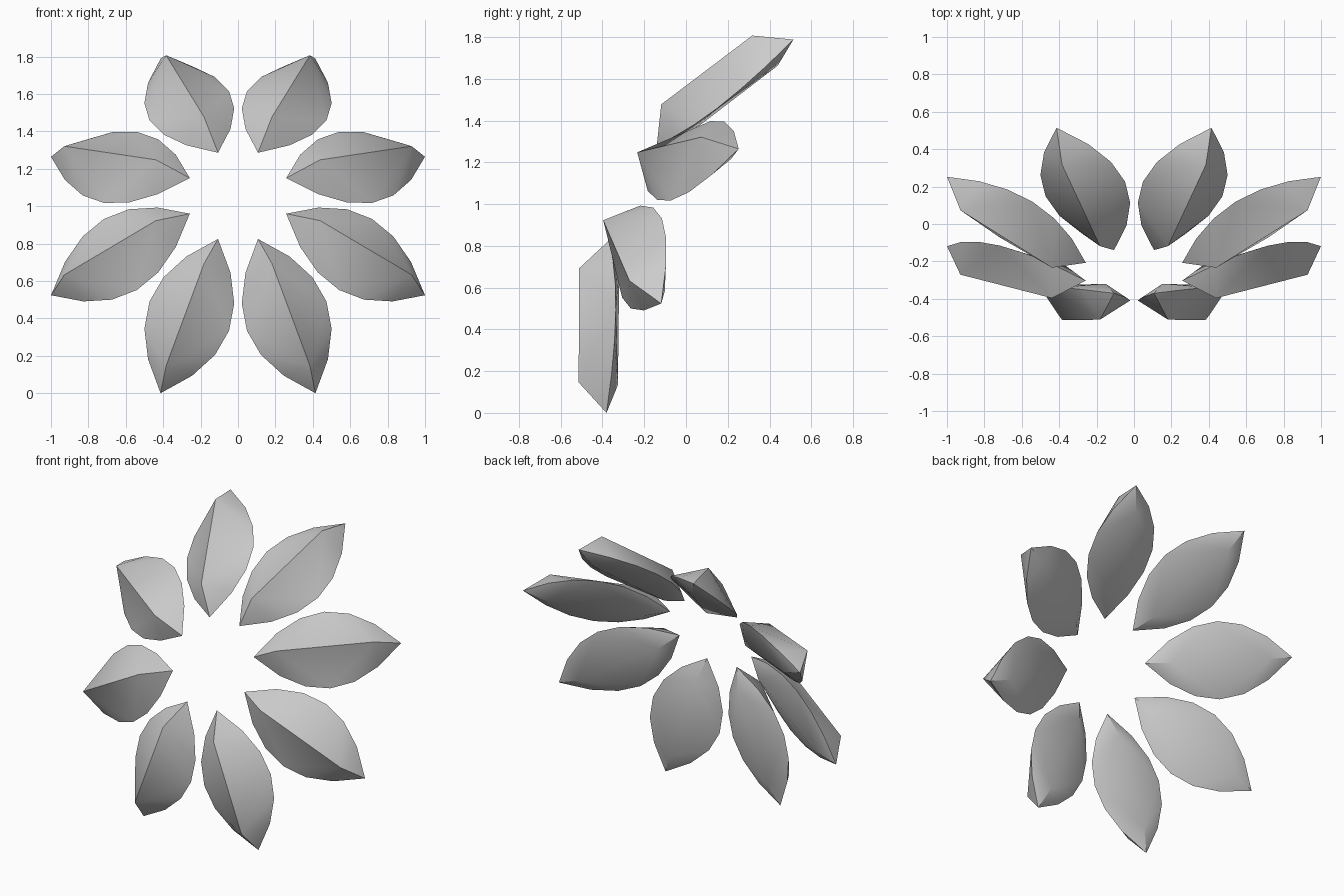
import bpy, bmesh, math
from mathutils import Matrix, Vector

if "Cube" in bpy.data.objects:
    bpy.data.objects.remove(bpy.data.objects["Cube"])

# Petal profile as (radius, height along the ring axis)
BASE, TIP = (0.279, 0), (1.082, -0.36)
FRONT_RIDGE = (0.475, 0.067), (1.005, -0.175)
BACK_RIDGE = (0.394, -0.11), (0.926, -0.349)
HALF_WIDTH, STEPS = 0.23, 6
CENTRE, TILT = Vector((0, -0.255, 1.055)), math.radians(63.4)


def make_petal_mesh():
    bm = bmesh.new()

    def vert(profile, w=0.0):
        return bm.verts.new((profile[0], w, profile[1]))

    base, tip = vert(BASE), vert(TIP)
    ridges = [[vert(p) for p in ridge] for ridge in (FRONT_RIDGE, BACK_RIDGE)]
    for sign in (1, -1):
        # Parabolic leaf edge from base to tip
        edge = [base]
        for i in range(1, STEPS):
            s = i / STEPS
            p = [a + (b - a) * s for a, b in zip(BASE, TIP)]
            edge.append(vert(p, sign * HALF_WIDTH * 4 * s * (1 - s)))
        edge.append(tip)
        # Facets fan from the two ridge points, tall in front and shallow behind
        mid = STEPS // 2
        for inner, outer in ridges:
            for i in range(STEPS):
                bm.faces.new((inner if i < mid else outer, edge[i], edge[i + 1]))
            bm.faces.new((inner, edge[mid], outer))
    bmesh.ops.recalc_face_normals(bm, faces=bm.faces)
    mesh = bpy.data.meshes.new("petal")
    bm.to_mesh(mesh)
    bm.free()
    return mesh


# Eight petals around a tilted ring
mesh = make_petal_mesh()
ring = Matrix.Translation(CENTRE) @ Matrix.Rotation(TILT, 4, 'X')
for k in range(8):
    petal = bpy.data.objects.new(f"petal_{k + 1}", mesh)
    bpy.context.collection.objects.link(petal)
    petal.matrix_world = ring @ Matrix.Rotation(math.radians(22.5 + 45 * k), 4, 'Z')

# Smooth facets, keep the ridge and rim sharp
bpy.context.view_layer.objects.active = petal
petal.select_set(True)
bpy.ops.object.shade_smooth_by_angle(angle=math.radians(30))
